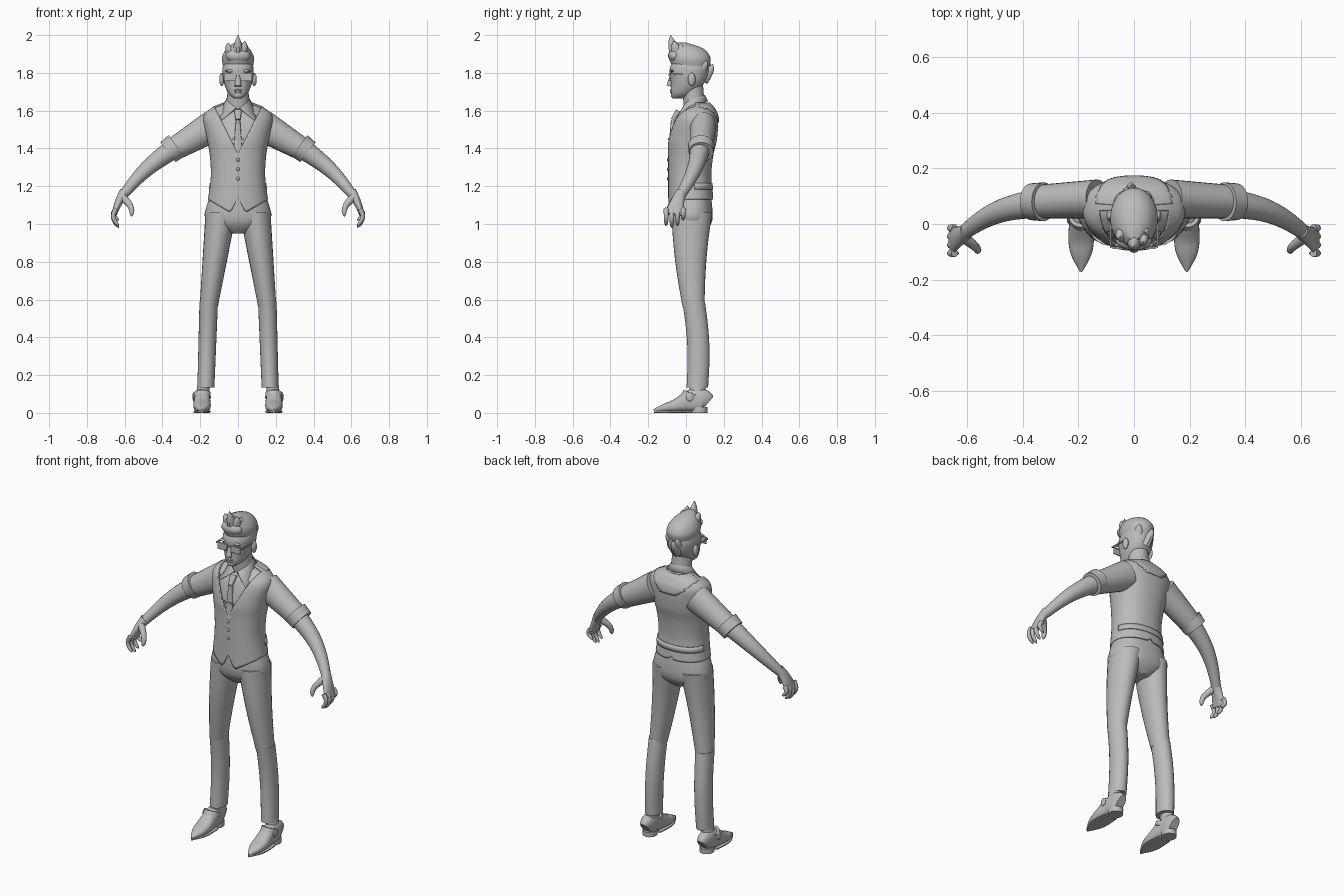
import bpy, bmesh, math
from mathutils import Vector

if "Cube" in bpy.data.objects:
    bpy.data.objects.remove(bpy.data.objects["Cube"], do_unlink=True)

grey = bpy.data.materials.new("plain_grey")
grey.use_nodes = True
grey.diffuse_color = (0.5, 0.5, 0.5, 1)
grey.node_tree.nodes["Principled BSDF"].inputs["Base Color"].default_value = grey.diffuse_color

AXIS_X, AXIS_Y, AXIS_Z = Vector((1, 0, 0)), Vector((0, 1, 0)), Vector((0, 0, 1))
SIDES = (("left_", 1), ("right_", -1))


def finish(name, bm, thickness=0):
    """Turn a bmesh into a smooth shaded object."""
    bmesh.ops.recalc_face_normals(bm, faces=bm.faces)
    mesh = bpy.data.meshes.new(name)
    bm.to_mesh(mesh)
    bm.free()
    mesh.materials.append(grey)
    obj = bpy.data.objects.new(name, mesh)
    bpy.context.collection.objects.link(obj)
    bpy.ops.object.select_all(action='DESELECT')
    bpy.context.view_layer.objects.active = obj
    obj.select_set(True)
    bpy.ops.object.shade_smooth_by_angle(angle=math.radians(40))
    if thickness:
        solid = obj.modifiers.new("thickness", 'SOLIDIFY')
        solid.thickness, solid.offset = thickness, 0


def spline(rings, steps):
    """Catmull-Rom interpolation through every ring."""
    padded = [rings[0], *rings, rings[-1]]
    out = []
    for before, start, end, after in zip(padded, padded[1:], padded[2:], padded[3:]):
        for step in range(steps):
            t = step / steps
            out.append([q + t * (r - p) / 2 + t * t * (p - 2.5 * q + 2 * r - s / 2)
                        + t ** 3 * (1.5 * (q - r) + (s - p) / 2)
                        for p, q, r, s in zip(before, start, end, after)])
    return out + [rings[-1]]


def loft_mesh(rings, segs=24, power=1, flat=False, ref=AXIS_Y, steps=4, caps=True, side=1, grow=0):
    """Skin rounded sections (x, y, z, half width, half depth) along a path."""
    rings = spline(rings, steps)
    points = [Vector((ring[0] * side, ring[1], ring[2])) for ring in rings]
    bm, loops = bmesh.new(), []
    for i, ring in enumerate(rings):
        ahead, behind = points[min(i + 1, len(points) - 1)], points[max(i - 1, 0)]
        tangent = AXIS_Z if flat else (ahead - behind).normalized()
        depth_axis = (ref - tangent * ref.dot(tangent)).normalized()
        width_axis = depth_axis.cross(tangent)
        loop = []
        for k in range(segs):
            angle = math.tau * k / segs
            c, s = (math.copysign(abs(w) ** power, w) for w in (math.cos(angle), math.sin(angle)))
            loop.append(bm.verts.new(points[i] + width_axis * c * (ring[3] + grow)
                                     + depth_axis * s * (ring[4] + grow)))
        loops.append(loop)
    for low, high in zip(loops, loops[1:]):
        for k in range(segs):
            n = (k + 1) % segs
            bm.faces.new((low[k], low[n], high[n], high[k]))
    if caps:
        bm.faces.new(loops[0])
        bm.faces.new(loops[-1])
    return bm


def loft(name, rings, **options):
    finish(name, loft_mesh(rings, **options))


def loft_pair(name, rings, **options):
    for prefix, side in SIDES:
        loft(prefix + name, rings, side=side, **options)


def limb_rings(start, end, thick, thin, bend=(0, 0, 0), tip=False, count=14):
    """Straight taper from start to end, bowed by bend, with an optional round tip."""
    rings = []
    for i in range(count + 1):
        t = i / count
        bow = math.sin(math.pi * t)
        scale = math.sqrt(max(0.02, 1 - max(0, t * 4 - 3) ** 2)) if tip else 1
        place = [a + (b - a) * t + c * bow for a, b, c in zip(start, end, bend)]
        rings.append(place + [(a + (b - a) * t) * scale for a, b in zip(thick, thin)])
    return rings


def limb(name, *shape, flat=False, **options):
    loft_pair(name, limb_rings(*shape, **options), flat=flat, steps=1)


def stack(levels):
    """Levels (z, front, back, half width) become centred rings."""
    return [(0, (front + back) / 2, z, width, (back - front) / 2) for z, front, back, width in levels]


def blob(name, centre, size, box=False):
    bm = bmesh.new()
    if box:
        bmesh.ops.create_cube(bm, size=2)
    else:
        bmesh.ops.create_uvsphere(bm, u_segments=16, v_segments=10, radius=1)
    bmesh.ops.scale(bm, vec=size, verts=bm.verts)
    bmesh.ops.translate(bm, vec=centre, verts=bm.verts)
    finish(name, bm)


def blob_pair(name, centre, size, box=False):
    for prefix, side in SIDES:
        blob(prefix + name, (centre[0] * side, *centre[1:]), size, box)


def torso_shell(name, rule, grow):
    """Raised panel on the back of the torso."""
    bm = loft_mesh(TORSO, caps=False, grow=grow, **TORSO_STYLE)
    keep(bm, rule)
    finish(name, bm, thickness=grow)


def keep(bm, rule):
    unwanted = [face for face in bm.faces if not rule(face.calc_center_median())]
    bmesh.ops.delete(bm, geom=unwanted, context='FACES')


# Torso: shirt, waistcoat and its back panels share one profile
TORSO = stack([(1.13, -.09, .14, .155), (1.25, -.09, .13, .14), (1.36, -.09, .14, .145),
               (1.45, -.09, .16, .16), (1.56, -.06, .165, .18), (1.61, -.02, .145, .14), (1.64, 0, .12, .07)])
TORSO_STYLE = dict(segs=72, power=.9, flat=True, steps=8)
loft("shirt", TORSO, grow=-.01, **TORSO_STYLE)

vest = loft_mesh(TORSO, caps=False, **TORSO_STYLE)
v_point, v_slope = 1.37, .5
for side in (1, -1):
    bmesh.ops.bisect_plane(vest, geom=vest.verts[:] + vest.edges[:] + vest.faces[:],
                           plane_co=AXIS_Z * v_point, plane_no=(side, 0, -v_slope))
keep(vest, lambda c: c.y > .05 or abs(c.x) > (c.z - v_point) * v_slope)
for vert in vest.verts:  # pointed front hem, small notch behind
    fade = max(0, 1 - (vert.co.z - 1.13) * 10)
    across = abs(vert.co.x)
    front_drop = .07 - abs(across - .04) * (2 if across < .04 else .6)
    back_drop = across - .02
    vert.co.z -= fade * (max(-.02, front_drop) if vert.co.y < 0 else min(0, back_drop))
finish("waistcoat", vest, thickness=.008)

torso_shell("back_belt", lambda c: c.y > .05 and abs(c.z - 1.2) < .02, grow=.006)
torso_shell("back_yoke", lambda c: c.y > .07 and c.z > 1.53 + max(0, abs(c.x) - .05), grow=.006)
for i in range(3):
    blob("waistcoat_button", (0, -.095, 1.34 - i * .05), (.009, .006, .009))

# Collar folded around the neck, open at the front
bm, rows, half = bmesh.new(), [], 28
for i in range(-half, half + 1):
    turn = i / half
    front = abs(turn)
    top = 1.68 - .07 * front ** 2
    edge = ((3, .055, top - .03), (3, .06, top),
            (2.4, .075 + .055 * front ** 3, top - .03 * (1 + front ** 4)))
    rows.append([bm.verts.new((radius * math.sin(turn * reach), .04 + radius * math.cos(turn * reach), z))
                 for reach, radius, z in edge])
for row, after in zip(rows, rows[1:]):
    for k in range(2):
        bm.faces.new((row[k], after[k], after[k + 1], row[k + 1]))
finish("collar", bm, thickness=.006)

# Tie
loft("tie_knot", limb_rings((0, -.04, 1.6), (0, -.07, 1.55), (.02, .014), (.012, .012)), power=.6, steps=1)
loft("tie", limb_rings((0, -.07, 1.55), (0, -.09, 1.36), (.011, .01), (.025, .006)), power=.6, steps=1)
blob("tie_clip", (0, -.09, 1.45), (.03, .005, .005), box=True)

# Arms with rolled sleeves
limb("sleeve", (.13, .09, 1.52), (.35, .08, 1.39), (.085, .07), (.06, .06))
limb("sleeve_cuff", (.325, .08, 1.415), (.37, .08, 1.38), (.07, .07), (.066, .066))
limb("forearm", (.34, .075, 1.4), (.61, -.03, 1.15), (.055, .053), (.025, .027), bend=(.015, .02, .01))

# Hands with curled fingers
limb("palm", (.6, -.025, 1.17), (.655, -.06, 1.05), (.028, .026), (.013, .05), bend=(.006, -.005, 0))
for i, finger in enumerate(("index", "middle", "ring", "little")):
    y = .03 * i - .105
    reach = .98 + .01 * (i - 1) ** 2
    limb(finger + "_finger", (.645, y, 1.08), (.63, y, reach), (.014, .014), (.009, .01),
         bend=(.022, 0, 0), tip=True)
limb("thumb", (.61, -.05, 1.14), (.565, -.1, 1.04), (.021, .02), (.01, .01), bend=(-.02, -.01, 0), tip=True)

# Trousers
loft("trouser_seat", stack([(1.17, -.08, .13, .14), (1.02, -.08, .14, .175), (.95, -.03, .09, .05)]),
     segs=48, power=.9, flat=True)
limb("trouser_thigh", (.09, .03, 1.06), (.155, .04, .56), (.082, .108), (.048, .058), bend=(0, -.01, 0), flat=True)
limb("trouser_shin", (.155, .04, .59), (.17, .06, .135), (.049, .06), (.045, .057), bend=(0, .015, 0), flat=True)
blob("belt_buckle", (0, -.08, 1.13), (.02, .006, .014), box=True)

# Shoes: one outline (y, height, half width) drives the upper and the sole
OUTLINE = [(.115, .09, .025), (.09, .12, .038), (.03, .12, .041), (-.05, .07, .046), (-.11, .045, .037),
           (-.17, .015, .005)]
foot_x, sole_height = .19, .012
loft_pair("shoe", [(foot_x, y, height / 2 + .005, width, height / 2) for y, height, width in OUTLINE],
          ref=AXIS_Z, power=.8)
loft_pair("sole", [(foot_x, y, sole_height / 2, width, sole_height / 2) for y, _, width in OUTLINE[2:]],
          ref=AXIS_Z, power=.5)
limb("heel", (foot_x, .07, 0), (foot_x, .07, .03), (.04, .043), (.04, .045), flat=True)
limb("sock", (.18, .06, .16), (foot_x, .06, .08), (.034, .042), (.034, .042), flat=True)
limb("shoe_strap", (foot_x, .03, .105), (foot_x, .02, .08), (.045, .045), (.046, .05))
blob_pair("strap_buckle", (.235, .02, .085), (.006, .02, .024))

# Neck and head
loft("neck", limb_rings((0, .045, 1.6), (0, .035, 1.74), (.06, .056), (.055, .055)), flat=True, steps=1)
loft("head", stack([(1.665, -.07, -.02, .02), (1.69, -.08, .04, .05), (1.75, -.08, .1, .075),
                    (1.83, -.085, .12, .082), (1.9, -.04, .09, .05)]), segs=40, power=.9, flat=True)
loft("nose", limb_rings((0, -.07, 1.8), (0, -.09, 1.73), (.008, .01), (.018, .014)), steps=1)
for lip, z in (("upper_lip", 1.708), ("lower_lip", 1.698)):
    blob(lip, (0, -.078, z), (.02, .008, .006))
blob("chin", (0, -.066, 1.68), (.024, .014, .014))
blob_pair("brow", (.04, -.075, 1.81), (.03, .01, .007))
blob_pair("ear", (.086, .03, 1.765), (.013, .02, .035))

# Glasses
eye = Vector((.044, -.086, 1.778))
blob_pair("lens", eye, (.03, .002, .018), box=True)
blob_pair("rim_top", eye + AXIS_Z * .018, (.034, .004, .003), box=True)
blob_pair("rim_bottom", eye - AXIS_Z * .018, (.03, .003, .002), box=True)
blob_pair("temple_arm", eye + AXIS_X * .04 + AXIS_Y * .06 + AXIS_Z * .014, (.003, .06, .004), box=True)
blob("glasses_bridge", (0, -.09, 1.79), (.014, .003, .003), box=True)

# Hair: swept-up mass with a front roll and a crest of pointed locks
loft("hair", stack([(1.83, -.07, .12, .078), (1.88, -.09, .13, .085), (1.93, -.08, .09, .06),
                    (1.96, -.06, 0, .02)]), segs=40, flat=True)
blob("quiff", (0, -.06, 1.89), (.066, .035, .036))
lock_count = 14
for i in range(lock_count):
    t = i / (lock_count - 1)
    x, y, z = .05 * math.sin(i * 2.4), .22 * t - .08, 2 - .13 * t ** 1.5
    lift = 0 if i == 0 else -.02 - abs(x) / 4
    loft("hair_lock", limb_rings((x * .6, y * .6, z - .1), (x, y, z + lift), (.034, .042), (.001, .001),
                                 bend=(x / 5, y / 8, .01)), segs=10, steps=1)
